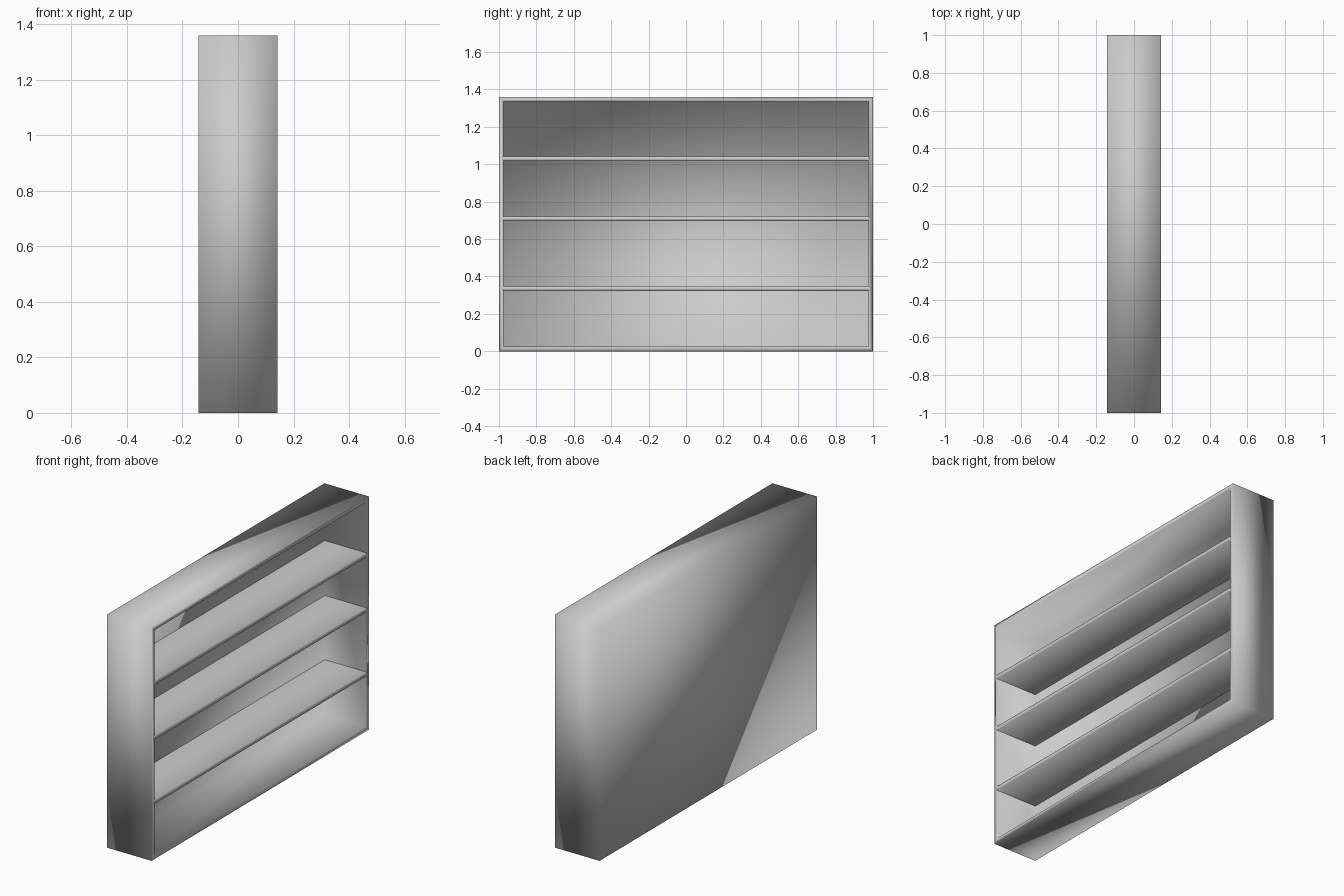
import bpy
import bmesh
from mathutils import Vector

HALF_X, HALF_Y, HEIGHT = 0.143, 1.0, 1.36
BOARD, BACK = 0.025, 0.02
SHELF_TOPS = (0.347, 0.721, 1.041)

old = bpy.data.objects.get("Cube")
if old:
    bpy.data.objects.remove(old, do_unlink=True)

grey = bpy.data.materials.new("light grey")
grey.use_nodes = True
COLOUR = (0.6, 0.6, 0.6, 1)
grey.diffuse_color = COLOUR
grey.node_tree.nodes["Principled BSDF"].inputs["Base Color"].default_value = COLOUR


def box(low, high):
    """A bmesh box between two corners."""
    bm = bmesh.new()
    bmesh.ops.create_cube(bm, size=1)
    low, high = Vector(low), Vector(high)
    for v in bm.verts:
        v.co = (low + high) / 2 + v.co * (high - low)
    bm.normal_update()
    return bm


def finish(bm, name):
    """Turn the bmesh into a softly shaded object."""
    for f in bm.faces:
        f.smooth = True
    mesh = bpy.data.meshes.new(name)
    bm.to_mesh(mesh)
    bm.free()
    mesh.materials.append(grey)
    obj = bpy.data.objects.new(name, mesh)
    bpy.context.collection.objects.link(obj)


# Case: a box whose open side is inset for the rim, then pushed in to the back
case = box((-HALF_X, -HALF_Y, 0), (HALF_X, HALF_Y, HEIGHT))
opening = max(case.faces, key=lambda f: f.normal.x)
bmesh.ops.inset_region(case, faces=[opening], thickness=BOARD, use_even_offset=True)
pushed = bmesh.ops.extrude_face_region(case, geom=[opening])
floor = [v for v in pushed["geom"] if isinstance(v, bmesh.types.BMVert)]
for v in floor:
    v.co.x = -HALF_X + BACK
bmesh.ops.delete(case, geom=[f for f in case.faces if f == opening], context="FACES")
bmesh.ops.recalc_face_normals(case, faces=case.faces)
finish(case, "case")

# Shelves: boards let into the end panels, without their hidden ends and backs
for name, top in zip(("lower_shelf", "middle_shelf", "upper_shelf"), SHELF_TOPS):
    end = HALF_Y - BOARD + 0.004
    shelf = box((-HALF_X + BACK, -end, top - BOARD), (HALF_X + 0.001, end, top))
    hidden = [f for f in shelf.faces if abs(f.normal.y) > 0.5 or f.normal.x < -0.5]
    bmesh.ops.delete(shelf, geom=hidden, context="FACES")
    finish(shelf, name)
